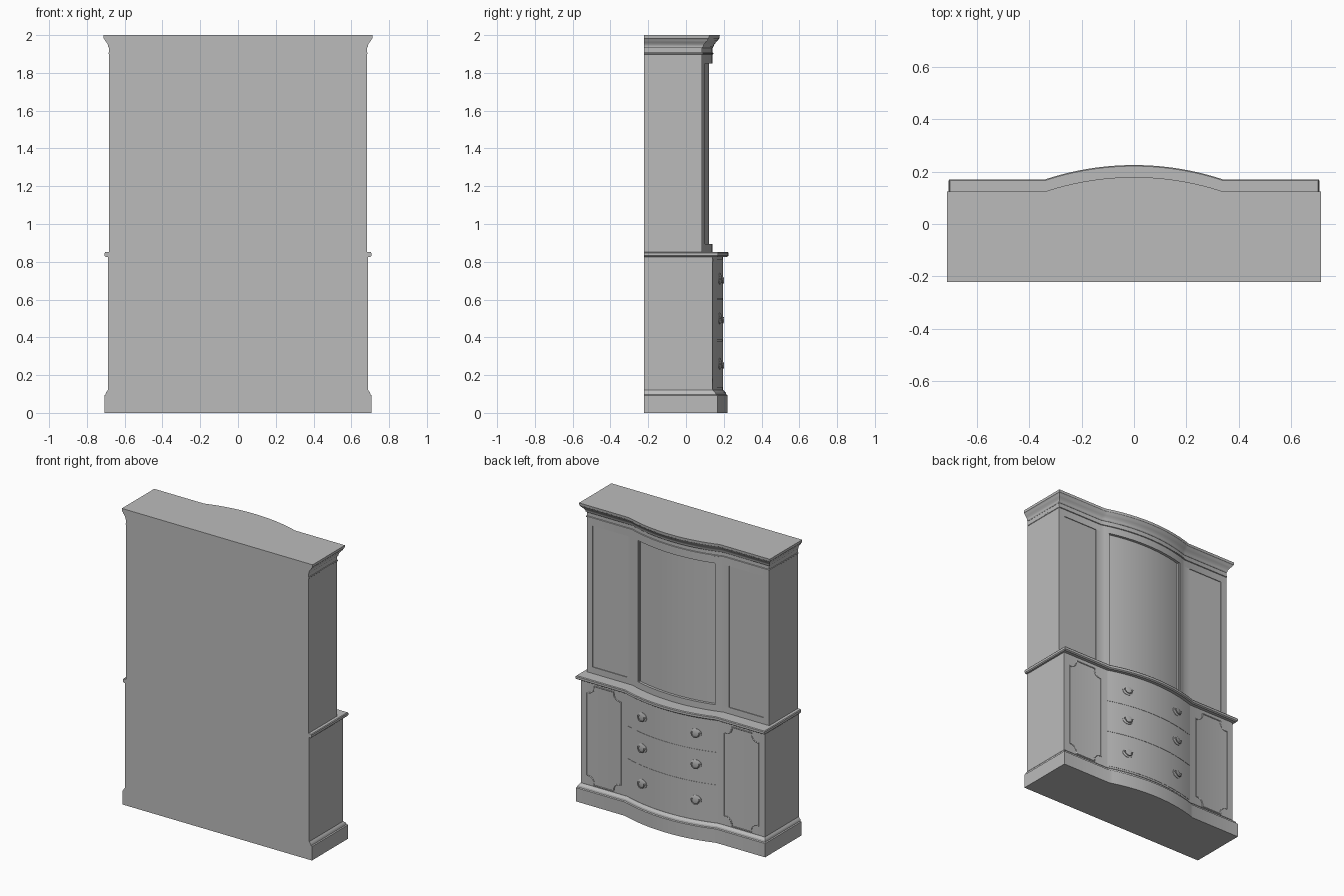
import bpy, bmesh, math

if "Cube" in bpy.data.objects:
    bpy.data.objects.remove(bpy.data.objects["Cube"])

BACK = -0.222   # flat rear plane
HALF = 0.34     # half width of the bowed centre
RISE = 0.055    # how far the centre bows out
RADIUS = (HALF ** 2 + RISE ** 2) / (2 * RISE)

grey = bpy.data.materials.new("plain grey")
grey.use_nodes = True
grey.diffuse_color = (0.5, 0.5, 0.5, 1)
grey.node_tree.nodes["Principled BSDF"].inputs["Base Color"].default_value = (0.5, 0.5, 0.5, 1)


def bow(x):
    """Forward bulge of the front at x."""
    if abs(x) >= HALF:
        return 0.0
    return math.sqrt(RADIUS ** 2 - x * x) - RADIUS + RISE


def samples(x0, x1, steps=32):
    inner = [-HALF + 2 * HALF * i / steps for i in range(steps + 1)]
    return [x0] + [x for x in inner if x0 + 0.001 < x < x1 - 0.001] + [x1]


def finish(obj):
    obj.data.materials.clear()
    obj.data.materials.append(grey)
    bpy.ops.object.select_all(action="DESELECT")
    obj.select_set(True)
    bpy.context.view_layer.objects.active = obj
    if obj.type == "CURVE":
        bpy.ops.object.convert(target="MESH")
    bpy.ops.object.shade_smooth_by_angle(angle=math.radians(30))


def loft(name, rings):
    """Skin closed rings of equal length and cap both ends."""
    bm = bmesh.new()
    loops = [[bm.verts.new(p) for p in ring] for ring in rings]
    n = len(loops[0])
    for a, b in zip(loops, loops[1:]):
        for i in range(n):
            j = (i + 1) % n
            bm.faces.new((a[i], a[j], b[j], b[i]))
    bm.faces.new(loops[0][::-1])
    bm.faces.new(loops[-1])
    bmesh.ops.recalc_face_normals(bm, faces=bm.faces)
    mesh = bpy.data.meshes.new(name)
    bm.to_mesh(mesh)
    bm.free()
    obj = bpy.data.objects.new(name, mesh)
    bpy.context.collection.objects.link(obj)
    finish(obj)


def tier(name, profile):
    """Full-width tier from (z, half width, flat front y) steps."""
    rings = []
    for z, w, front in profile:
        ring = [(x, front + bow(x), z) for x in samples(-w, w)]
        rings.append(ring + [(w, BACK, z), (-w, BACK, z)])
    loft(name, rings)


def slab(name, x0, x1, z0, z1, y0, y1):
    """Board that follows the bowed front from depth y0 to y1."""
    rings = []
    for x in samples(x0, x1):
        b = bow(x)
        rings.append([(x, y0 + b, z0), (x, y1 + b, z0), (x, y1 + b, z1), (x, y0 + b, z1)])
    loft(name, rings)


def tube(name, points, thickness, cyclic=False):
    curve = bpy.data.curves.new(name, "CURVE")
    curve.dimensions = "3D"
    curve.bevel_depth = thickness
    curve.bevel_resolution = 1
    curve.use_fill_caps = True
    line = curve.splines.new("POLY")
    line.points.add(len(points) - 1)
    for p, co in zip(line.points, points):
        p.co = (*co, 1)
    line.use_cyclic_u = cyclic
    obj = bpy.data.objects.new(name, curve)
    bpy.context.collection.objects.link(obj)
    finish(obj)


# Main tiers
tier("plinth", [(0, 0.708, 0.166), (0.093, 0.708, 0.166), (0.097, 0.701, 0.159),
                (0.108, 0.699, 0.156), (0.114, 0.694, 0.149), (0.122, 0.688, 0.141)])
tier("lower_cabinet", [(0.11, 0.688, 0.140), (0.835, 0.688, 0.140)])
tier("waist_ledge", [(0.826, 0.700, 0.162), (0.832, 0.706, 0.170),
                     (0.847, 0.706, 0.170), (0.852, 0.702, 0.166)])
tier("upper_carcass", [(0.85, 0.682, 0.065), (1.95, 0.682, 0.065)])
tier("frieze_bead", [(1.898, 0.683, 0.086), (1.900, 0.685, 0.090),
                     (1.906, 0.685, 0.090), (1.908, 0.683, 0.086)])
tier("cornice", [(1.932, 0.683, 0.086), (1.938, 0.687, 0.091), (1.944, 0.687, 0.092),
                 (1.952, 0.690, 0.096), (1.962, 0.697, 0.104), (1.972, 0.705, 0.115),
                 (1.978, 0.707, 0.117), (1.983, 0.712, 0.122), (2.0, 0.713, 0.124)])

# Upper front frame
slab("upper_top_rail", -0.682, 0.682, 1.85, 1.94, 0.06, 0.085)
slab("upper_bottom_rail", -0.682, 0.682, 0.85, 0.895, 0.06, 0.085)
slab("centre_door_panel", -0.29, 0.29, 0.895, 1.85, 0.06, 0.067)
for side, s in (("left", 1), ("right", -1)):
    def board(name, a, b, z0, z1, y0, y1):
        slab(side + "_" + name, min(s * a, s * b), max(s * a, s * b), z0, z1, y0, y1)

    board("outer_stile", 0.64, 0.682, 0.895, 1.85, 0.06, 0.085)
    board("inner_stile", 0.29, 0.38, 0.895, 1.85, 0.06, 0.085)
    board("side_door_panel", 0.38, 0.64, 0.895, 1.85, 0.06, 0.080)
    board("door_bead", 0.282, 0.29, 0.895, 1.85, 0.06, 0.078)

    # Raised moulding with scooped corners on the lower doors
    cx, cz, w, h, scoop, step = 0.515 * s, 0.465, 0.128, 0.335, 0.045, 0.01
    path = []
    for sx, sz in ((1, 1), (-1, 1), (-1, -1), (1, -1)):
        corner = [(w, h - scoop - step), (w - step, h - scoop - step)]
        for i in range(7):
            a = math.pi / 2 * i / 6
            corner.append((w - step - scoop * math.sin(a), h - step - scoop * math.cos(a)))
        corner += [(w - scoop - step, h - step), (w - scoop - step, h)]
        if sx * sz < 0:
            corner.reverse()
        path += [(cx + sx * x, 0.140, cz + sz * z) for x, z in corner]
    tube(side + "_lower_door_moulding", path, 0.004, True)

# Bowed drawer fronts
for label, z0, z1 in (("top", 0.605, 0.815), ("middle", 0.385, 0.600), ("bottom", 0.135, 0.380)):
    slab(label + "_drawer_front", -0.335, 0.335, z0, z1, 0.135, 0.142)

# Drawer pulls: oval back plate, two posts and a hanging bail
for label, z in (("top", 0.71), ("middle", 0.50), ("bottom", 0.26)):
    for side, s in (("left", 1), ("right", -1)):
        x = 0.2 * s
        y = 0.142 + bow(x)
        slope = (bow(x + 0.01) - bow(x - 0.01)) / 0.02
        name = side + "_" + label + "_pull"

        def place(u, out, v):
            return (x + u - slope * out, y + slope * u + out, z + v)

        rings = []
        for out, k in ((-0.004, 1), (0.003, 1), (0.005, 0.85)):
            rings.append([place(0.036 * k * math.cos(t), out, 0.030 * k * math.sin(t))
                          for t in (math.tau * i / 20 for i in range(20))])
        loft(name + "_plate", rings)
        for u in (-0.026, 0.026):
            tube(name + "_post", [place(u, 0, 0.004), place(u, 0.016, 0.004)], 0.005)
        bail = []
        for i in range(13):
            a = math.pi * i / 12
            bail.append(place(0.026 * math.cos(a), 0.013 + 0.004 * math.sin(a),
                              0.004 - 0.028 * math.sin(a)))
        tube(name + "_bail", bail, 0.0035)
